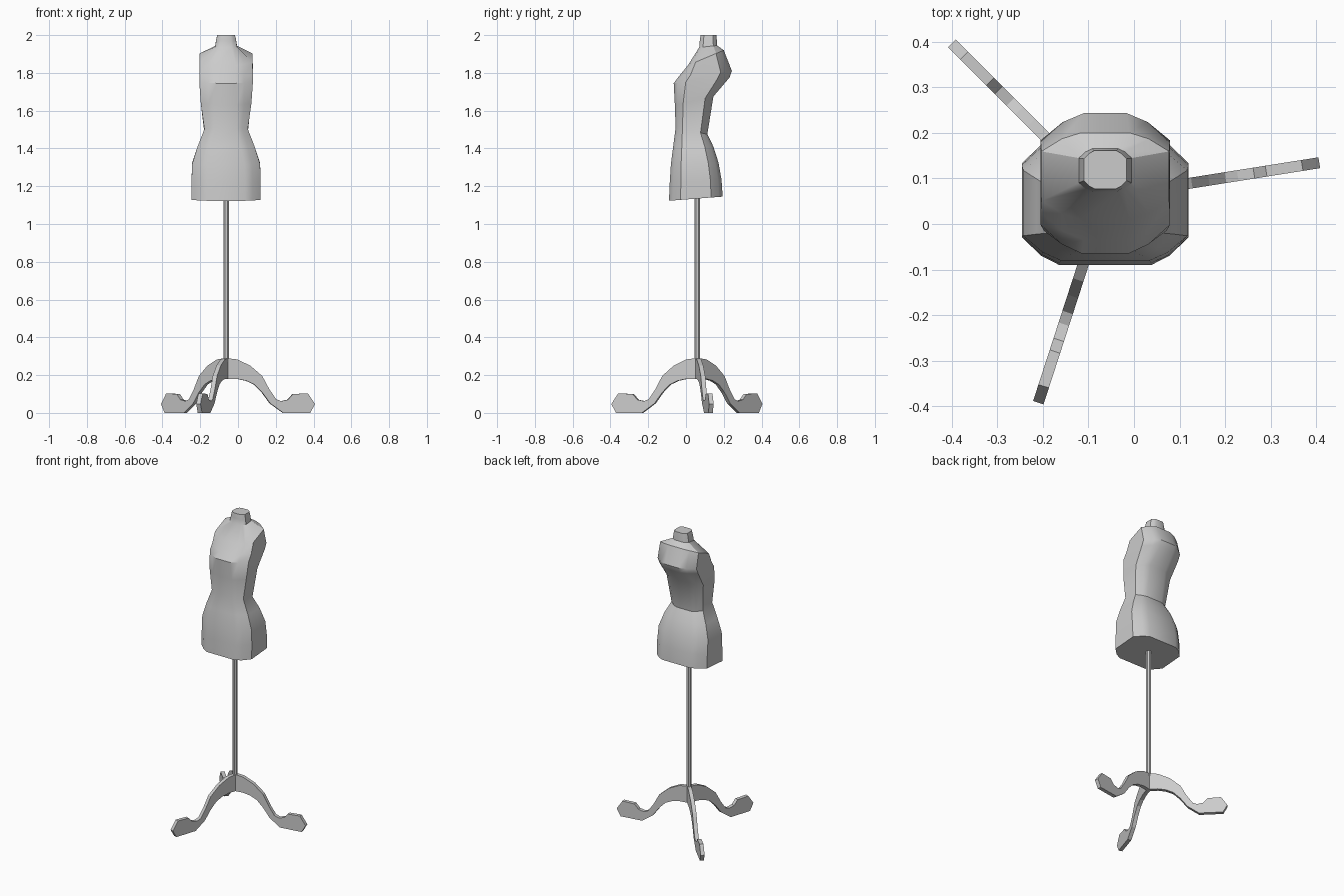
import bpy, bmesh
from math import radians, pi
from mathutils import Matrix

if "Cube" in bpy.data.objects:
    bpy.data.objects.remove(bpy.data.objects["Cube"])

CX, CY = -0.063, 0.06  # stand axis


def make_object(name, bm, smooth=None):
    bmesh.ops.recalc_face_normals(bm, faces=bm.faces[:])
    mesh = bpy.data.meshes.new(name)
    bm.to_mesh(mesh)
    bm.free()
    ob = bpy.data.objects.new(name, mesh)
    bpy.context.collection.objects.link(ob)
    if smooth:
        bpy.ops.object.select_all(action='DESELECT')
        ob.select_set(True)
        bpy.context.view_layer.objects.active = ob
        bpy.ops.object.shade_smooth_by_angle(angle=radians(smooth))
    return ob


# Torso: lofted tilted rings (front y, front z, back y, back z, half width, flat fraction)
rings = [
    (-.090, 1.123, .194, 1.145, .183, .55),
    (-.086, 1.220, .188, 1.235, .183, .55),
    (-.080, 1.315, .172, 1.325, .180, .54),
    (-.068, 1.410, .145, 1.410, .151, .52),
    (-.055, 1.510, .113, 1.475, .115, .48),
    (-.059, 1.630, .145, 1.675, .134, .43),
    (-.065, 1.745, .230, 1.775, .142, .36),
    (-.035, 1.785, .243, 1.810, .142, .33),
    (.010, 1.840, .200, 1.920, .140, .38),
    (.070, 1.935, .165, 1.945, .058, .50),
    (.073, 1.970, .163, 1.975, .053, .50),
    (.077, 2.000, .161, 2.000, .047, .50),
]


def section(flat):
    """Rounded-corner rectangle with 12 points in the unit square."""
    corner = [(1, .57), ((1 + flat) / 2 - .01, .86), (flat, 1)]
    half = corner + [(-x, y) for x, y in reversed(corner)]
    return half + [(-x, -y) for x, y in half]


bm = bmesh.new()
loops = []
for yf, zf, yb, zb, hw, flat in rings:
    loop = []
    for u, v in section(flat):
        t = (v + 1) / 2
        loop.append(bm.verts.new((CX + u * hw, yf + (yb - yf) * t, zf + (zb - zf) * t)))
    loops.append(loop)
for a, b in zip(loops, loops[1:]):
    for i in range(12):
        j = (i + 1) % 12
        bm.faces.new((a[i], a[j], b[j], b[i]))
bm.faces.new(loops[0])
bm.faces.new(loops[-1])
make_object("torso", bm, 32)

# Pole
bm = bmesh.new()
bmesh.ops.create_cone(bm, cap_ends=True, segments=8, radius1=.016, radius2=.016, depth=.90,
                      matrix=Matrix.Translation((CX, CY, .72)) @ Matrix.Rotation(pi / 8, 4, 'Z'))
make_object("pole", bm)

# Legs: flat scrolled profile (radius, height) extruded and turned around the pole
profile = [
    (0, .29), (.058, .283), (.128, .25), (.192, .195), (.23, .125), (.267, .072),
    (.294, .062), (.33, .07), (.357, .10), (.437, .103), (.475, .047), (.449, 0),
    (.305, 0), (.235, .05), (.192, .108), (.15, .15), (.107, .17), (.058, .18), (0, .18),
]
for n, angle in enumerate((9, 135, 252), 1):
    bm = bmesh.new()
    face = bm.faces.new([bm.verts.new((r, -.012, z)) for r, z in profile])
    ext = bmesh.ops.extrude_face_region(bm, geom=[face])
    moved = [g for g in ext["geom"] if isinstance(g, bmesh.types.BMVert)]
    bmesh.ops.translate(bm, verts=moved, vec=(0, .024, 0))
    bm.transform(Matrix.Translation((CX, CY, 0)) @ Matrix.Rotation(radians(angle), 4, 'Z'))
    make_object(f"leg_{n}", bm)
